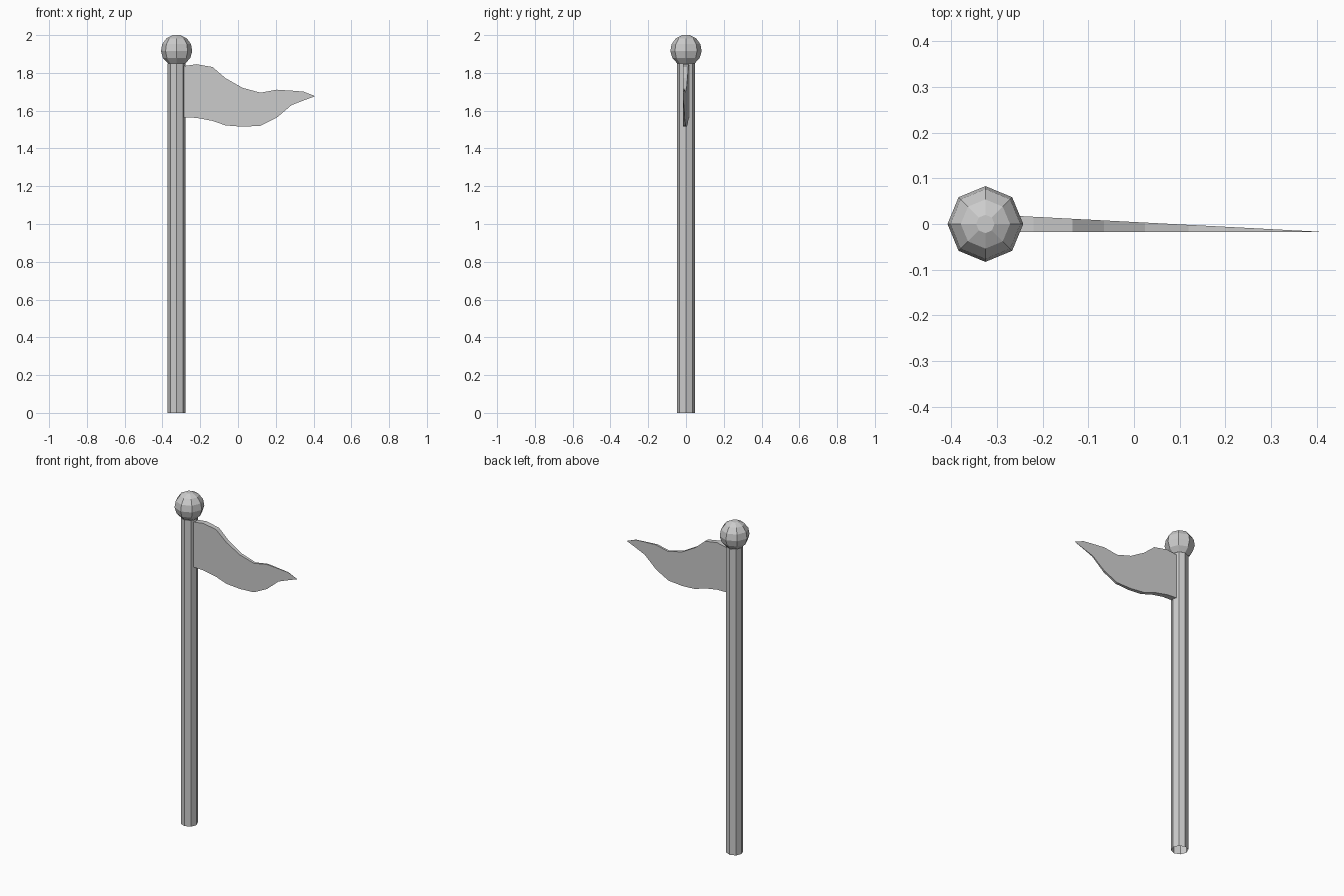
import bpy, bmesh, math

if "Cube" in bpy.data.objects:
    bpy.data.objects.remove(bpy.data.objects["Cube"])

grey = bpy.data.materials.new("grey")
grey.diffuse_color = (0.6, 0.6, 0.6, 1)
grey.use_nodes = True
grey.node_tree.nodes["Principled BSDF"].inputs["Base Color"].default_value = grey.diffuse_color
POLE_X = -0.325


def finish(name, bm):
    bmesh.ops.recalc_face_normals(bm, faces=bm.faces)
    mesh = bpy.data.meshes.new(name)
    bm.to_mesh(mesh)
    bm.free()
    mesh.materials.append(grey)
    obj = bpy.data.objects.new(name, mesh)
    bpy.context.collection.objects.link(obj)
    return obj


def lathe(name, profile, sides=8, cap_top=False):
    """Turn (radius, z) points about the pole axis."""
    bm = bmesh.new()
    rings = []
    for r, z in profile:
        rings.append([bm.verts.new((POLE_X + r * math.cos(math.tau * i / sides),
                                    r * math.sin(math.tau * i / sides), z))
                      for i in range(sides)])
    for a, b in zip(rings, rings[1:]):
        for i in range(sides):
            j = (i + 1) % sides
            bm.faces.new((a[i], a[j], b[j], b[i]))
    if cap_top:
        bm.faces.new(rings[-1])
    obj = finish(name, bm)
    return obj


# Pole: octagonal tube, open at the foot
lathe("pole", [(0.047, 0), (0.047, 1.85)])

# Ball finial: faceted sphere cut off where it meets the pole
R, TOP, BOTTOM = 0.083, math.radians(14), math.radians(146)
angles = [BOTTOM + (TOP - BOTTOM) * k / 5 for k in range(6)]
zc = 2.0 - R * math.cos(TOP)
lathe("finial_ball", [(R * math.sin(a), zc + R * math.cos(a)) for a in angles],
      cap_top=True)

# Flag: wavy pennant, flat in front, tapering in thickness to the tip
columns = [  # x, lower edge, upper edge
    (-0.30, 1.565, 1.834), (-0.22, 1.562, 1.846), (-0.135, 1.546, 1.831),
    (-0.066, 1.522, 1.772), (0.024, 1.515, 1.721), (0.119, 1.520, 1.695),
    (0.204, 1.562, 1.711), (0.283, 1.629, 1.706), (0.347, 1.654, 1.701),
    (0.405, 1.675, 1.678)]
FRONT = -0.017
bm = bmesh.new()
loops = []
for x, lo, hi in columns:
    back = FRONT + 0.037 * (0.41 - x) / 0.71
    loops.append([bm.verts.new(p) for p in
                  ((x, FRONT, lo), (x, FRONT, hi), (x, back, hi), (x, back, lo))])
for a, b in zip(loops, loops[1:]):
    for i in range(4):
        j = (i + 1) % 4
        bm.faces.new((a[i], a[j], b[j], b[i]))
bm.faces.new(loops[0])
bm.faces.new(loops[-1])
finish("flag", bm)
